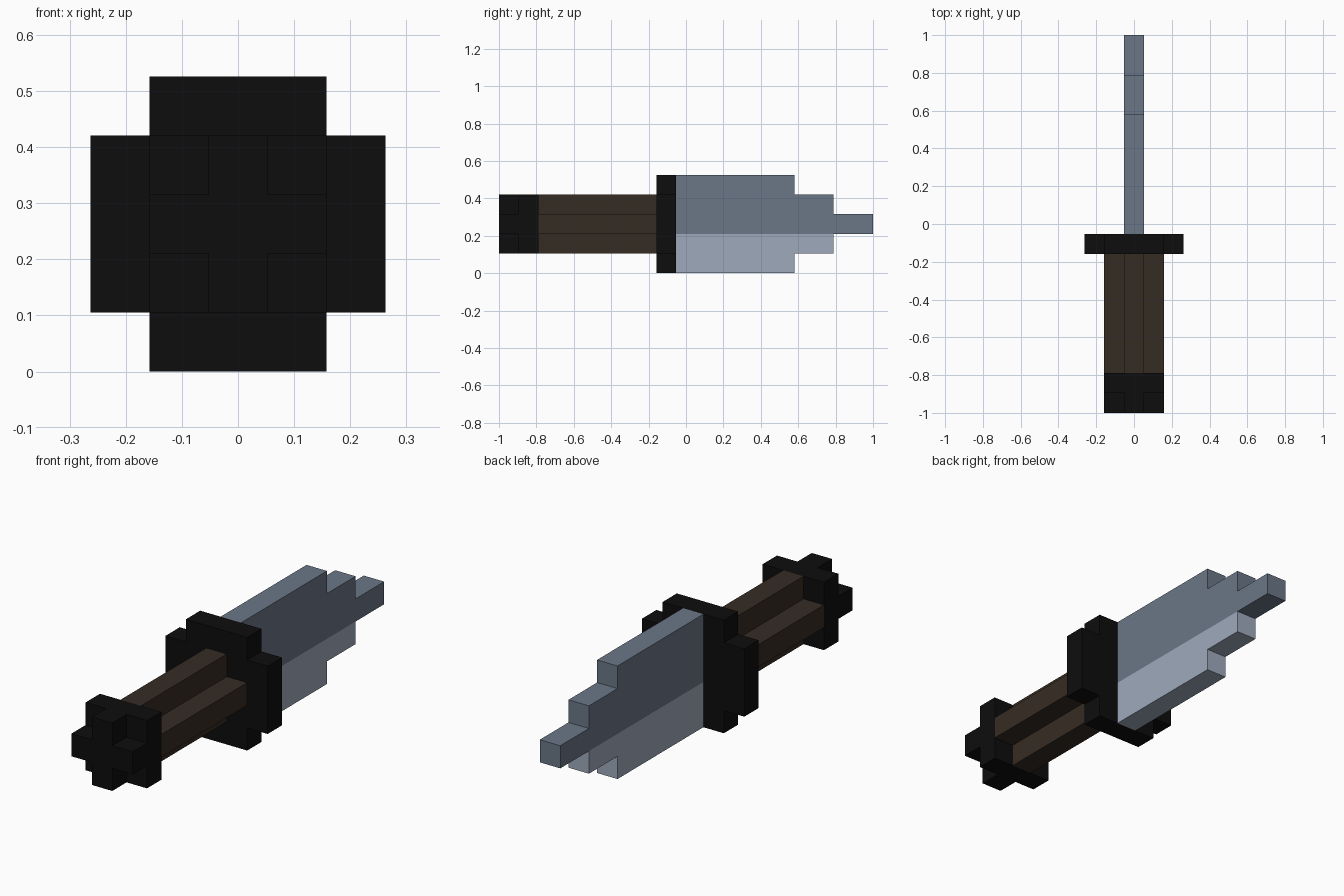
import bpy, bmesh
from mathutils import Vector

if "Cube" in bpy.data.objects:
    bpy.data.objects.remove(bpy.data.objects["Cube"])

U = 2 / 19  # one block


def material(name, rgb):
    m = bpy.data.materials.new(name)
    m.diffuse_color = (*rgb, 1)
    m.use_nodes = True
    m.node_tree.nodes["Principled BSDF"].inputs["Base Color"].default_value = m.diffuse_color
    return m


BLACK = material("black", (0.004, 0.004, 0.004))
BROWN = material("dark_brown", (0.036, 0.025, 0.017))
STEEL = material("steel", (0.147, 0.184, 0.242))
EDGE = material("light_steel", (0.342, 0.402, 0.503))


def prism(name, points, offset, mats, split=None):
    """Extrude a block-unit outline by offset; faces below split get slot 1."""
    bm = bmesh.new()
    face = bm.faces.new([bm.verts.new(Vector(p) * U) for p in points])
    res = bmesh.ops.extrude_face_region(bm, geom=[face], use_keep_orig=True)
    moved = [g for g in res["geom"] if isinstance(g, bmesh.types.BMVert)]
    bmesh.ops.translate(bm, verts=moved, vec=Vector(offset) * U)
    if split is not None:
        bmesh.ops.bisect_plane(bm, geom=bm.verts[:] + bm.edges[:] + bm.faces[:],
                               plane_co=(0, 0, split * U), plane_no=(0, 0, 1))
        for f in bm.faces:
            f.material_index = int(f.calc_center_median().z < split * U - 1e-4)
    bmesh.ops.recalc_face_normals(bm, faces=bm.faces)
    mesh = bpy.data.meshes.new(name)
    bm.to_mesh(mesh)
    bm.free()
    for m in mats:
        mesh.materials.append(m)
    ob = bpy.data.objects.new(name, mesh)
    bpy.context.collection.objects.link(ob)
    return ob


def cross(outer, inner, y):
    """Plus-shaped outline in the xz plane, centred on the long axis."""
    o, i = outer, inner
    ring = [(i, o), (i, i), (o, i), (o, -i), (i, -i), (i, -o),
            (-i, -o), (-i, -i), (-o, -i), (-o, i), (-i, i), (-i, o)]
    return [(x, y, z + 2.5) for x, z in ring]


# Pommel: plus-shaped cap on a square block
prism("pommel_cap", cross(1.5, 0.5, -9.5), (0, 1, 0), [BLACK])
square = [(x, -8.5, z) for x, z in ((-1.5, 1), (1.5, 1), (1.5, 4), (-1.5, 4))]
prism("pommel_block", square, (0, 1, 0), [BLACK])

# Grip and guard
prism("grip", cross(1.5, 0.5, -7.5), (0, 6, 0), [BROWN])
prism("guard", cross(2.5, 1.5, -1.5), (0, 1, 0), [BLACK])

# Stepped blade with a light cutting edge along the bottom
steps = [(-0.5, 0), (5.5, 0), (5.5, 1), (7.5, 1), (7.5, 2), (9.5, 2),
         (9.5, 3), (7.5, 3), (7.5, 4), (5.5, 4), (5.5, 5), (-0.5, 5)]
prism("blade", [(-0.5, y, z) for y, z in steps], (1, 0, 0), [STEEL, EDGE], split=2)
